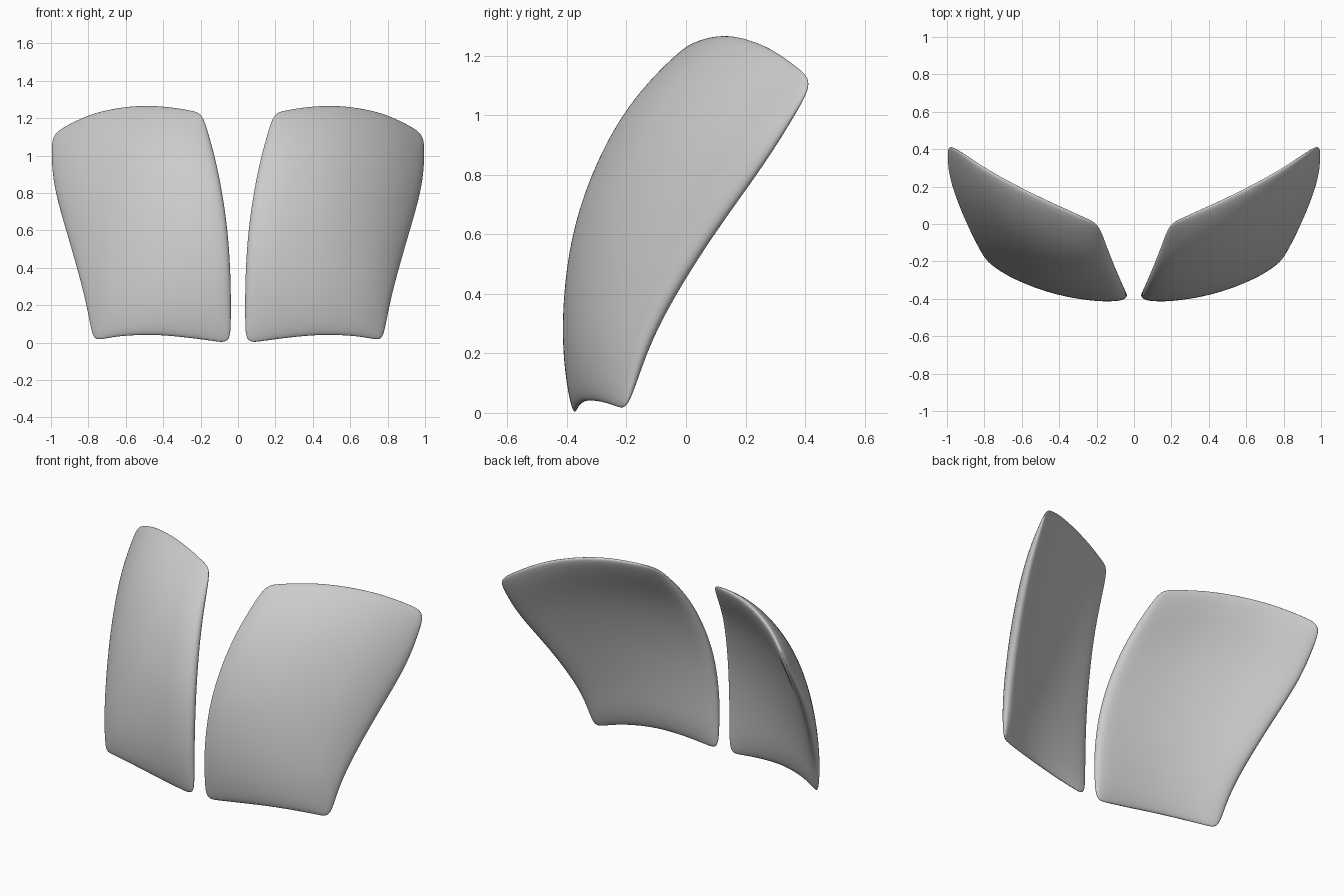
import bpy
import math
from mathutils import Vector

cube = bpy.data.objects.get("Cube")
if cube:
    bpy.data.objects.remove(cube, do_unlink=True)

grey = bpy.data.materials.new("light_grey")
grey.use_nodes = True
colour = (0.6, 0.6, 0.6, 1)
grey.diffuse_color = colour
grey.node_tree.nodes["Principled BSDF"].inputs["Base Color"].default_value = colour

# Rim of one plate: four curves sharing their corner points
INNER_LOW, OUTER_LOW = (.037, -.375, -.01), (.775, -.2, .005)
INNER_TOP, OUTER_TOP = (.19, .003, 1.232), (.999, .437, 1.118)
BOTTOM = [INNER_LOW, (.25, -.365, .02), (.44, -.337, .04), (.62, -.28, .033), OUTER_LOW]
TOP = [INNER_TOP, (.35, .075, 1.262), (.53, .155, 1.276), (.76, .275, 1.24), OUTER_TOP]
INNER = [INNER_LOW, (.034, -.385, .32), (.05, -.35, .62), (.103, -.23, .93), INNER_TOP]
OUTER = [OUTER_LOW, (.825, -.11, .28), (.905, .06, .56), (.987, .262, .83), OUTER_TOP]
STEPS = [0, .1, .25, .5, .75, .9, 1]
THICKNESS = .13


def along(points, t):
    """Smooth curve through evenly spaced points."""
    p = [Vector(q) for q in points]
    p = [2 * p[0] - p[1]] + p + [2 * p[-1] - p[-2]]
    i = min(int(t * (len(points) - 1)), len(points) - 2)
    f = t * (len(points) - 1) - i
    a, b, c, d = p[i:i + 4]
    return b + .5 * f * (c - a + f * (2 * a - 5 * b + 4 * c - d + f * (3 * (b - c) + d - a)))


def hump(t, power):
    """Zero at both ends, one in the middle."""
    return max(math.sin(math.pi * t), 0) ** power


def surface(u, v):
    """Patch blended from the rim curves, bulging forward, most above the middle."""
    sides = along(INNER, v).lerp(along(OUTER, v), u)
    ends = along(BOTTOM, u).lerp(along(TOP, u), v)
    corners = Vector(INNER_LOW).lerp(Vector(OUTER_LOW), u).lerp(
        Vector(INNER_TOP).lerp(Vector(OUTER_TOP), u), v)
    bulge = .055 * hump(u, .7) * hump(v ** 1.6, 1)
    return sides + ends - corners + Vector((.4, -.8, .3)) * bulge


def plate(name, side):
    n = len(STEPS)
    grid = [(u, v) for v in STEPS for u in STEPS]
    verts = [surface(u, v) for u, v in grid]
    verts = [(side * p.x, p.y, p.z) for p in verts]
    faces = []
    for r in range(n - 1):
        for c in range(n - 1):
            k = r * n + c
            face = (k, k + 1, k + n + 1, k + n)
            faces.append(face if side > 0 else face[::-1])
    mesh = bpy.data.meshes.new(name)
    mesh.from_pydata(verts, [], faces)
    mesh.materials.append(grey)
    mesh.shade_smooth()
    obj = bpy.data.objects.new(name, mesh)
    bpy.context.collection.objects.link(obj)
    # Shell thins towards the rim, most at the top and bottom
    group = obj.vertex_groups.new(name="thickness")
    for i, (u, v) in enumerate(grid):
        weight = (.25 + .75 * hump(v, .4)) * (.45 + .55 * hump(u, .5))
        group.add([i], weight, 'REPLACE')
    shell = obj.modifiers.new("shell", 'SOLIDIFY')
    shell.thickness = THICKNESS
    shell.offset = 0
    shell.vertex_group = group.name
    soft = obj.modifiers.new("soft", 'SUBSURF')
    soft.levels = soft.render_levels = 3


plate("left_plate", 1)
plate("right_plate", -1)
